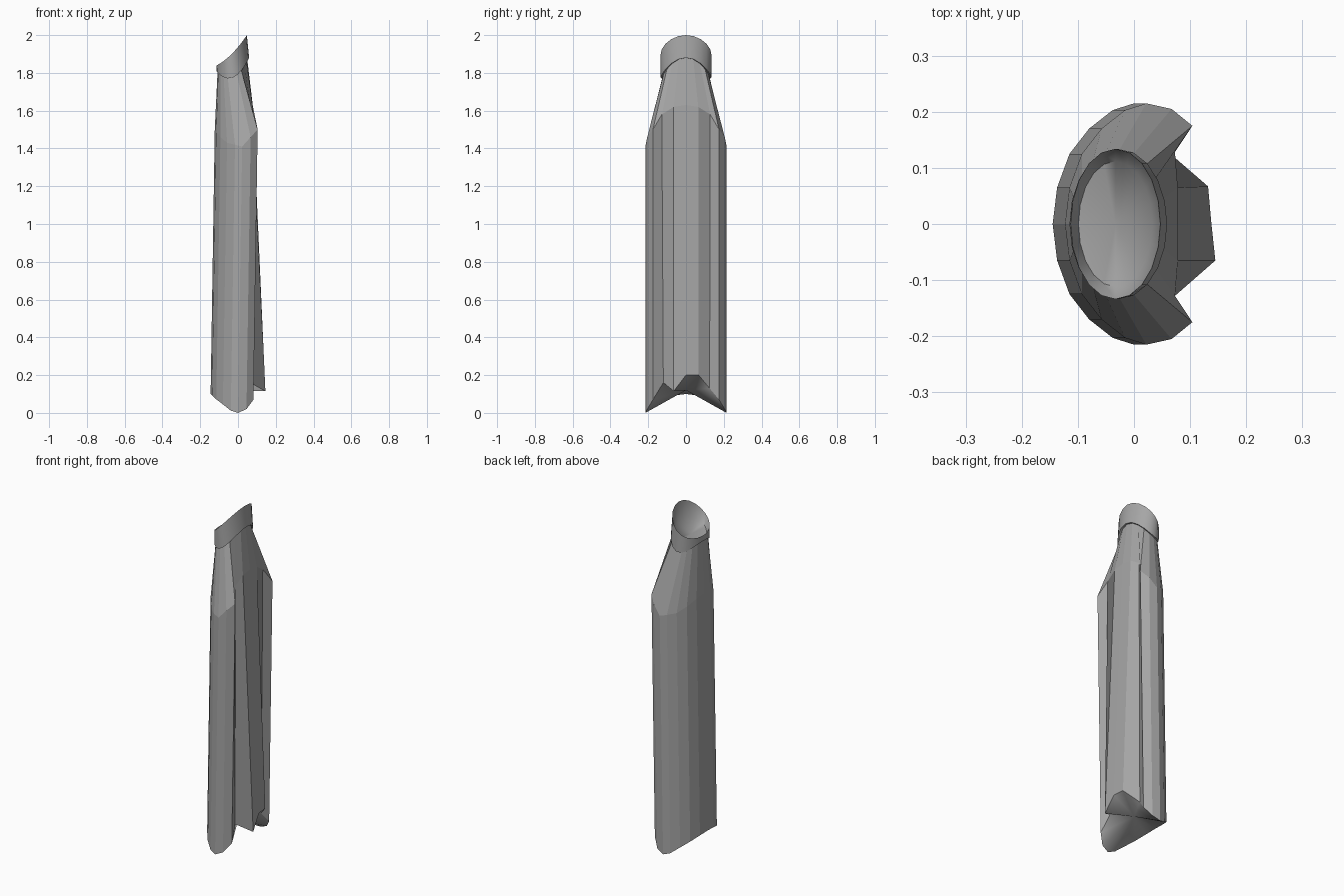
import bpy
import bmesh
from math import cos, sin, pi, radians

cube = bpy.data.objects.get("Cube")
if cube:
    bpy.data.objects.remove(cube)

grey = bpy.data.materials.new("plain_grey")
grey.use_nodes = True
grey.diffuse_color = (0.38, 0.38, 0.38, 1)
grey.node_tree.nodes["Principled BSDF"].inputs["Base Color"].default_value = (0.38, 0.38, 0.38, 1)

N = 20


def full_ring(half):
    """Mirror a half section (from the -x middle to the +x middle) across y."""
    return list(half) + [(x, -y, z) for x, y, z in reversed(half[1:-1])]


def ellipse(cx, rx, ry, height):
    """Ring whose height depends on c, running from -1 at -x to 1 at +x."""
    ring = []
    for i in range(N):
        a = 2 * pi * i / N
        c = -cos(a)
        ring.append((cx + rx * c, ry * sin(a), height(c)))
    return ring


def loft(name, rings, first_tip=None, last_tip=None, smooth=None):
    """Bridge rings in order and close the ends with fans to a middle point."""
    bm = bmesh.new()
    loops = [[bm.verts.new(p) for p in ring] for ring in rings]
    for a, b in zip(loops, loops[1:]):
        for i in range(N):
            j = (i + 1) % N
            bm.faces.new((a[i], a[j], b[j], b[i]))
    for loop, tip in ((loops[0], first_tip), (loops[-1], last_tip)):
        if tip:
            mid = bm.verts.new(tip)
            for i in range(N):
                f = bm.faces.new((loop[i], loop[(i + 1) % N], mid))
                f.smooth = True
    bmesh.ops.recalc_face_normals(bm, faces=bm.faces)
    mesh = bpy.data.meshes.new(name)
    bm.to_mesh(mesh)
    bm.free()
    mesh.materials.append(grey)
    obj = bpy.data.objects.new(name, mesh)
    bpy.context.collection.objects.link(obj)
    if smooth:
        bpy.ops.object.select_all(action="DESELECT")
        obj.select_set(True)
        bpy.context.view_layer.objects.active = obj
        bpy.ops.object.shade_smooth_by_angle(angle=radians(smooth))
    return obj


# Half sections: rounded shell, slot corner, then the raised panel
bottom = full_ring([
    (-.145, 0, .1), (-.137, .065, .092), (-.115, .125, .072), (-.08, .17, .045),
    (-.038, .203, .012), (0, .215, 0), (.045, .205, .02), (.082, .175, .07),
    (.065, .125, .13), (.132, .067, .2), (.138, 0, .2)])
# The panel's foot hangs lower on the -y side
bottom[11] = (.145, -.065, .115)
bottom[12] = (.065, -.12, .16)

shoulder = full_ring([
    (-.123, 0, 1.5), (-.115, .065, 1.49), (-.093, .125, 1.46), (-.058, .17, 1.43),
    (-.016, .203, 1.42), (.022, .215, 1.41), (.067, .205, 1.46), (.104, .175, 1.5),
    (.073, .128, 1.58), (.078, .065, 1.62), (.078, 0, 1.63)])


def neck_height(c):
    return 1.775 + .035 * c + .07 * c * c


def rim_height(c):
    return 1.9 + .08 * c + .02 * c * c


neck = ellipse(-.03, .078, .125, neck_height)

# Body with arched foot
loft("body", [bottom, shoulder, neck], first_tip=(0, 0, .12))

# Slanted collar with a hollow mouth
loft("collar", [
    neck,
    ellipse(-.028, .087, .134, neck_height),
    ellipse(-.033, .08, .134, rim_height),
    ellipse(-.033, .066, .112, lambda c: 1.85 + .05 * c),
], last_tip=(-.033, 0, 1.83), smooth=50)
